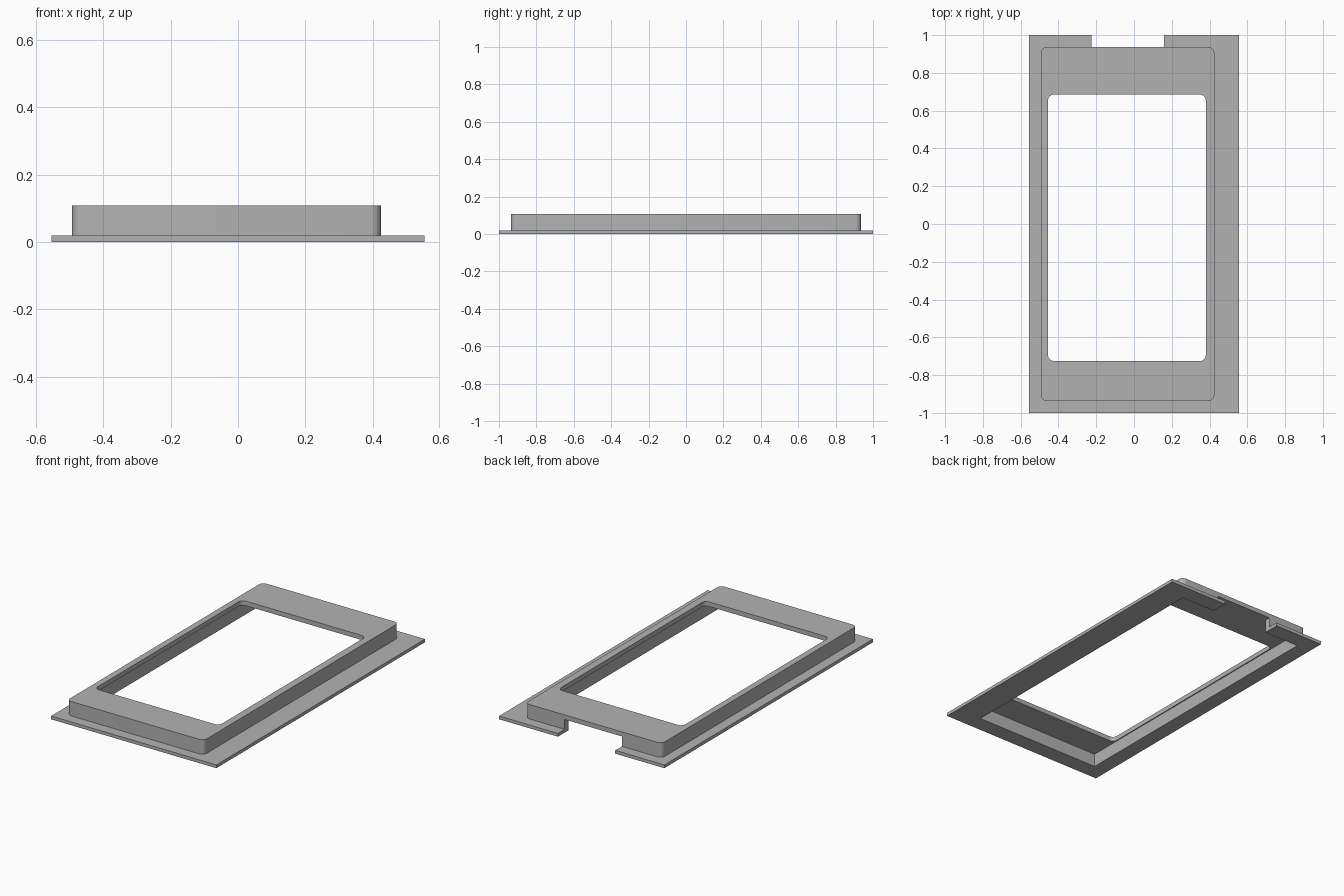
import bpy
import bmesh
from math import cos, sin, pi, radians

cube = bpy.data.objects.get("Cube")
if cube:
    bpy.data.objects.remove(cube, do_unlink=True)

grey = bpy.data.materials.new("mid grey")
grey.use_nodes = True
GREY = (0.45, 0.45, 0.45, 1)
grey.diffuse_color = GREY
grey.node_tree.nodes["Principled BSDF"].inputs["Base Color"].default_value = GREY


def block(name, x0, x1, y0, y1, z0, z1, radius=0, steps=8):
    """Upright block whose vertical corners may be rounded."""
    points = []
    corners = [(x1, y1, -1, -1), (x0, y1, 1, -1), (x0, y0, 1, 1), (x1, y0, -1, 1)]
    for i, (x, y, sx, sy) in enumerate(corners):
        cx, cy = x + sx * radius, y + sy * radius
        for k in range(steps + 1 if radius else 1):
            a = (i + k / steps) * pi / 2
            points.append((cx + radius * cos(a), cy + radius * sin(a), z0))
    bm = bmesh.new()
    base = bm.faces.new([bm.verts.new(p) for p in points])
    top = bmesh.ops.extrude_face_region(bm, geom=[base])["geom"]
    bmesh.ops.translate(bm, vec=(0, 0, z1 - z0),
                        verts=[v for v in top if isinstance(v, bmesh.types.BMVert)])
    bmesh.ops.recalc_face_normals(bm, faces=bm.faces)
    mesh = bpy.data.meshes.new(name)
    bm.to_mesh(mesh)
    bm.free()
    mesh.materials.append(grey)
    obj = bpy.data.objects.new(name, mesh)
    bpy.context.collection.objects.link(obj)
    return obj


def combine(target, tool, operation):
    """Apply a boolean, then discard the tool."""
    mod = target.modifiers.new(operation.lower(), "BOOLEAN")
    mod.operation, mod.object, mod.solver = operation, tool, "EXACT"
    bpy.ops.object.select_all(action="DESELECT")
    target.select_set(True)
    bpy.context.view_layer.objects.active = target
    bpy.ops.object.modifier_apply(modifier=mod.name)
    bpy.data.objects.remove(tool, do_unlink=True)


FLANGE, CEILING, TOP = 0.02, 0.08, 0.108

# Thin flange with the raised, rounded housing set off-centre on it
frame = block("bezel_frame", -0.555, 0.555, -1, 1, 0, FLANGE)
combine(frame, block("housing", -0.493, 0.425, -0.936, 0.936, 0.01, TOP, 0.03), "UNION")

# Hollow underside, screen window and rear cable notch
combine(frame, block("pocket", -0.461, 0.39, -0.90, 0.90, -0.1, CEILING), "DIFFERENCE")
combine(frame, block("window", -0.455, 0.38, -0.725, 0.685, -0.1, 0.2, 0.03), "DIFFERENCE")
combine(frame, block("notch", -0.225, 0.16, 0.8, 1.1, -0.1, CEILING), "DIFFERENCE")

bpy.ops.object.select_all(action="DESELECT")
frame.select_set(True)
bpy.context.view_layer.objects.active = frame
bpy.ops.object.shade_smooth_by_angle(angle=radians(30))
